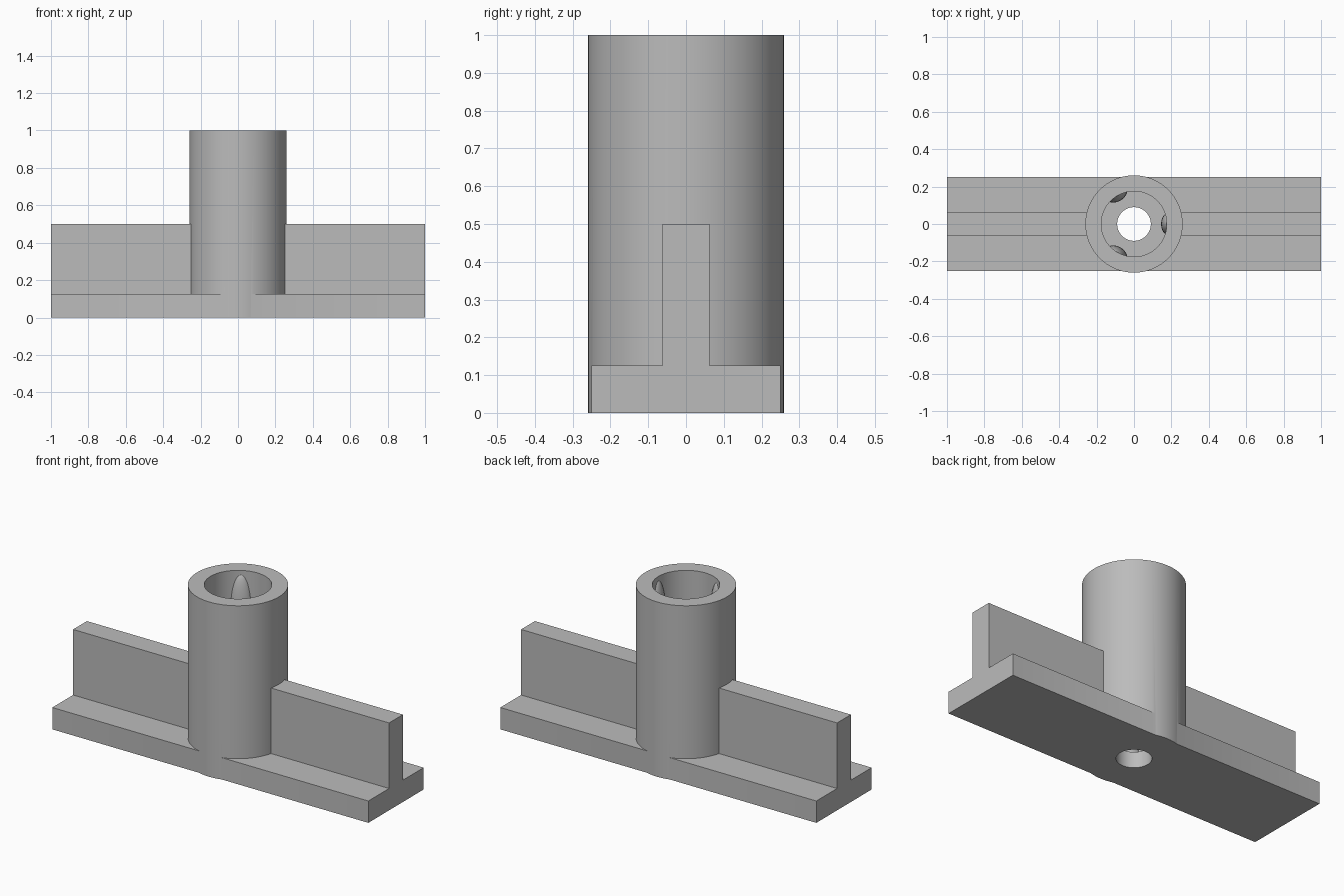
import bpy, bmesh
from math import pi, sin, cos, sqrt

SEG = 96
TUBE_R, BORE_R, HOLE_R = 0.26, 0.175, 0.09
FLOOR, TOP = 0.09, 1.0

old = bpy.data.objects.get("Cube")
if old:
    bpy.data.objects.remove(old, do_unlink=True)

grey = bpy.data.materials.new("plain grey")
grey.use_nodes = True
colour = (0.5, 0.5, 0.5, 1)
grey.diffuse_color = colour
grey.node_tree.nodes["Principled BSDF"].inputs["Base Color"].default_value = colour


def finish(name, bm):
    bmesh.ops.recalc_face_normals(bm, faces=bm.faces)
    me = bpy.data.meshes.new(name)
    bm.to_mesh(me)
    bm.free()
    me.materials.append(grey)
    ob = bpy.data.objects.new(name, me)
    bpy.context.collection.objects.link(ob)
    return ob


def stack(name, rings):
    """Closed solid through a list of equal-length point rings."""
    bm = bmesh.new()
    loops = [[bm.verts.new(p) for p in ring] for ring in rings]
    n = len(loops[0])
    for a, b in zip(loops, loops[1:]):
        for i in range(n):
            j = (i + 1) % n
            bm.faces.new((a[i], a[j], b[j], b[i]))
    bm.faces.new(loops[0][::-1])
    bm.faces.new(loops[-1])
    return finish(name, bm)


def ring(rx, ry, z, n=SEG, cx=0, turn=0):
    pts = []
    for i in range(n):
        a = 2 * pi * i / n
        x, y = cx + rx * cos(a), ry * sin(a)
        pts.append((x * cos(turn) - y * sin(turn), x * sin(turn) + y * cos(turn), z))
    return pts


def combine(target, other, operation):
    other.hide_render = True
    mod = target.modifiers.new(operation.lower(), "BOOLEAN")
    mod.operation, mod.solver, mod.object = operation, "EXACT", other
    bpy.context.view_layer.update()
    with bpy.context.temp_override(object=target, active_object=target):
        bpy.ops.object.modifier_apply(modifier=mod.name)
    bpy.data.objects.remove(other, do_unlink=True)


# Inverted T beam: wide flange with a central web
half = [(0.25, 0), (0.25, 0.125), (0.0625, 0.125), (0.0625, 0.5)]
section = half + [(-y, z) for y, z in reversed(half)]
body = stack("tee_beam_with_socket", [[(x, y, z) for y, z in section] for x in (-1, 1)])

# Upright tube, then its stepped bore
tube = stack("tube", [ring(TUBE_R, TUBE_R, z) for z in (0, TOP)])
combine(body, tube, "UNION")
steps = [(HOLE_R, -0.1), (HOLE_R, FLOOR), (BORE_R, FLOOR), (BORE_R, TOP + 0.1)]
combine(body, stack("bore", [ring(r, r, z) for r, z in steps]), "DIFFERENCE")

# Three round-topped grip ribs on the bore wall
CAP = 0.2
for k in range(3):
    levels = [(1, FLOOR - 0.02)]
    for i in range(12):
        t = i / 12 * pi / 2
        levels.append((cos(t), TOP - 0.02 - CAP + CAP * sin(t)))
    levels.append((0.03, TOP - 0.02))
    rib = stack("grip_rib", [ring(0.04 * s, 0.06 * s, z, 32, 0.185, 2 * pi * k / 3)
                             for s, z in levels])
    combine(body, rib, "UNION")

# Smooth round walls with crisp edges
bpy.ops.object.select_all(action="DESELECT")
body.select_set(True)
bpy.context.view_layer.objects.active = body
bpy.ops.object.shade_smooth_by_angle(angle=pi / 6)
